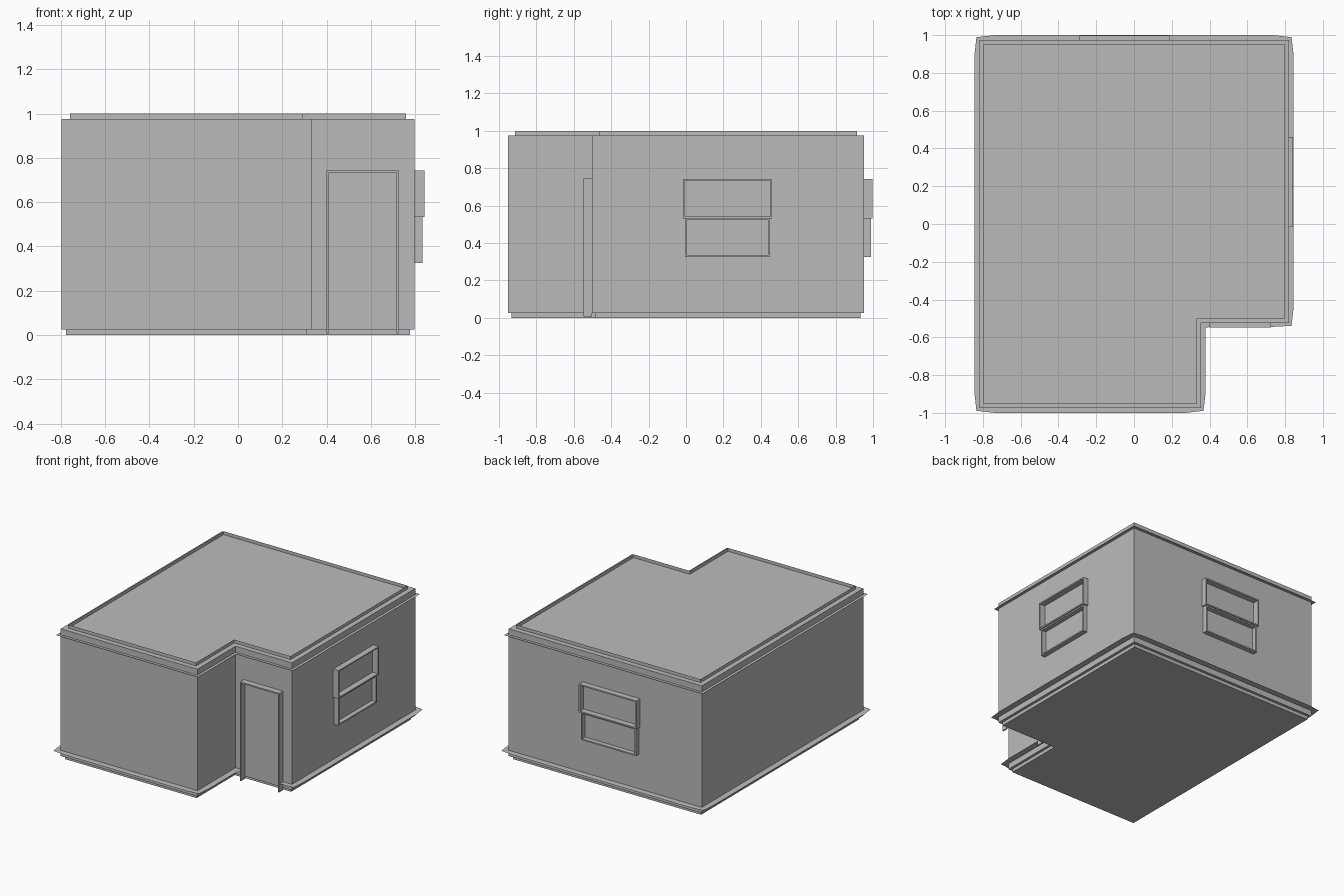
import bpy, bmesh, math
from mathutils import Vector

if "Cube" in bpy.data.objects:
    bpy.data.objects.remove(bpy.data.objects["Cube"])

grey = bpy.data.materials.new("plain_grey")
grey.diffuse_color = (0.5, 0.5, 0.5, 1)
grey.use_nodes = True
grey.node_tree.nodes["Principled BSDF"].inputs["Base Color"].default_value = grey.diffuse_color

# L-shaped footprint, anticlockwise from the back left corner
X, Y, NX, NY = 0.798, 0.953, 0.332, -0.503
PLAN = [(-X, Y), (-X, -Y), (NX, -Y), (NX, NY), (X, NY), (X, Y)]
DOOR_L, DOOR_R, DOOR_TOP = 0.40, 0.725, 0.745


def offset(points, d):
    """Move the closed rectilinear outline outward by d."""
    out = []
    n = len(points)
    for i in range(n):
        p, q, r = (Vector(points[(i + k) % n]) for k in (-1, 0, 1))
        a, b = (q - p).normalized(), (r - q).normalized()
        out.append(tuple(q + d * (Vector((a.y, -a.x)) + Vector((b.y, -b.x)))))
    return out


def finish(name, bm, recalc=True):
    if recalc:
        bmesh.ops.recalc_face_normals(bm, faces=bm.faces)
    me = bpy.data.meshes.new(name)
    bm.to_mesh(me)
    bm.free()
    me.materials.append(grey)
    ob = bpy.data.objects.new(name, me)
    bpy.context.collection.objects.link(ob)
    return ob


def prism(name, points, z0, z1):
    bm = bmesh.new()
    face = bm.faces.new([bm.verts.new((x, y, z0)) for x, y in points])
    res = bmesh.ops.extrude_face_region(bm, geom=[face])
    verts = [v for v in res["geom"] if isinstance(v, bmesh.types.BMVert)]
    bmesh.ops.translate(bm, verts=verts, vec=(0, 0, z1 - z0))
    return finish(name, bm)


def strip(name, lower, upper, closed):
    """Thin sheet joining two matching paths of 3D points."""
    bm = bmesh.new()
    a = [bm.verts.new(p) for p in lower]
    b = [bm.verts.new(p) for p in upper]
    n = len(a)
    for i in range(n if closed else n - 1):
        j = (i + 1) % n
        bm.faces.new((a[i], a[j], b[j], b[i]))
    return finish(name, bm, False)


def at(points, z):
    return [(x, y, z) for x, y in points]


def boxes(name, parts):
    """One object made of boxes given as (x0, x1, y0, y1, z0, z1)."""
    bm = bmesh.new()
    for x0, x1, y0, y1, z0, z1 in parts:
        vs = bmesh.ops.create_cube(bm, size=1)["verts"]
        for v in vs:
            v.co.x = x1 if v.co.x > 0 else x0
            v.co.y = y1 if v.co.y > 0 else y0
            v.co.z = z1 if v.co.z > 0 else z0
    return finish(name, bm)


# Walls, recessed footing and low roof parapet
prism("walls", PLAN, 0.025, 0.975)
prism("footing", offset(PLAN, -0.02), 0.0, 0.025)
rim = offset(PLAN, -0.038)
strip("roof_parapet", at(rim, 0.975), at(rim, 1.0), True)

# Thin ledge under the roof
strip("top_ledge", at(offset(PLAN, 0.022), 0.93), at(PLAN, 0.93), True)


# Thin ledge around the base, slightly drawn in at corners and open at the door
def base_paths():
    inner, outer = [(DOOR_R, NY)], [(DOOR_R, NY - 0.042)]
    full, tight = offset(PLAN, 0.047), offset(PLAN, 0.036)
    for i in (4, 5, 0, 1, 2, 3):
        if i == 3:  # inside corner
            inner.append(PLAN[3])
            outer.append(full[3])
            continue
        p, q, r = (Vector(PLAN[(i + k) % 6]) for k in (-1, 0, 1))
        a, b = (q - p).normalized(), (r - q).normalized()
        na, nb = Vector((a.y, -a.x)), Vector((b.y, -b.x))
        if i != 4:
            inner.append(tuple(q - a * 0.06))
            outer.append(tuple(q - a * 0.06 + na * 0.047))
        inner.append(tuple(q))
        outer.append(tight[i])
        inner.append(tuple(q + b * 0.06))
        outer.append(tuple(q + b * 0.06 + nb * 0.047))
    inner.append((DOOR_L, NY))
    outer.append((DOOR_L, NY - 0.042))
    return inner, outer


inner, outer = base_paths()
strip("base_ledge", at(outer, 0.068), at(inner, 0.068), False)

# Door frame standing out from the wall
T = 0.01
front = NY - 0.046
boxes("door_frame", [
    (DOOR_L, DOOR_L + T, front, NY, 0.006, DOOR_TOP),
    (DOOR_R - T, DOOR_R, front, NY, 0.006, DOOR_TOP),
    (DOOR_L + T, DOOR_R - T, front, NY, DOOR_TOP - T, DOOR_TOP),
])


# Two-sash window, built facing +x around its own middle
def window(name, location, turn):
    parts = []
    for half, z0, z1, depth in ((0.238, 0.532, 0.743, 0.044), (0.227, 0.325, 0.532, 0.035)):
        parts += [
            (0, depth, -half, -half + T, z0, z1),
            (0, depth, half - T, half, z0, z1),
            (0, depth, -half + T, half - T, z0, z0 + T),
            (0, depth, -half + T, half - T, z1 - T, z1),
        ]
    ob = boxes(name, parts)
    ob.location = location
    ob.rotation_euler.z = turn


window("side_window", (X, 0.222, 0), 0)
window("back_window", (-0.05, Y, 0), math.pi / 2)
